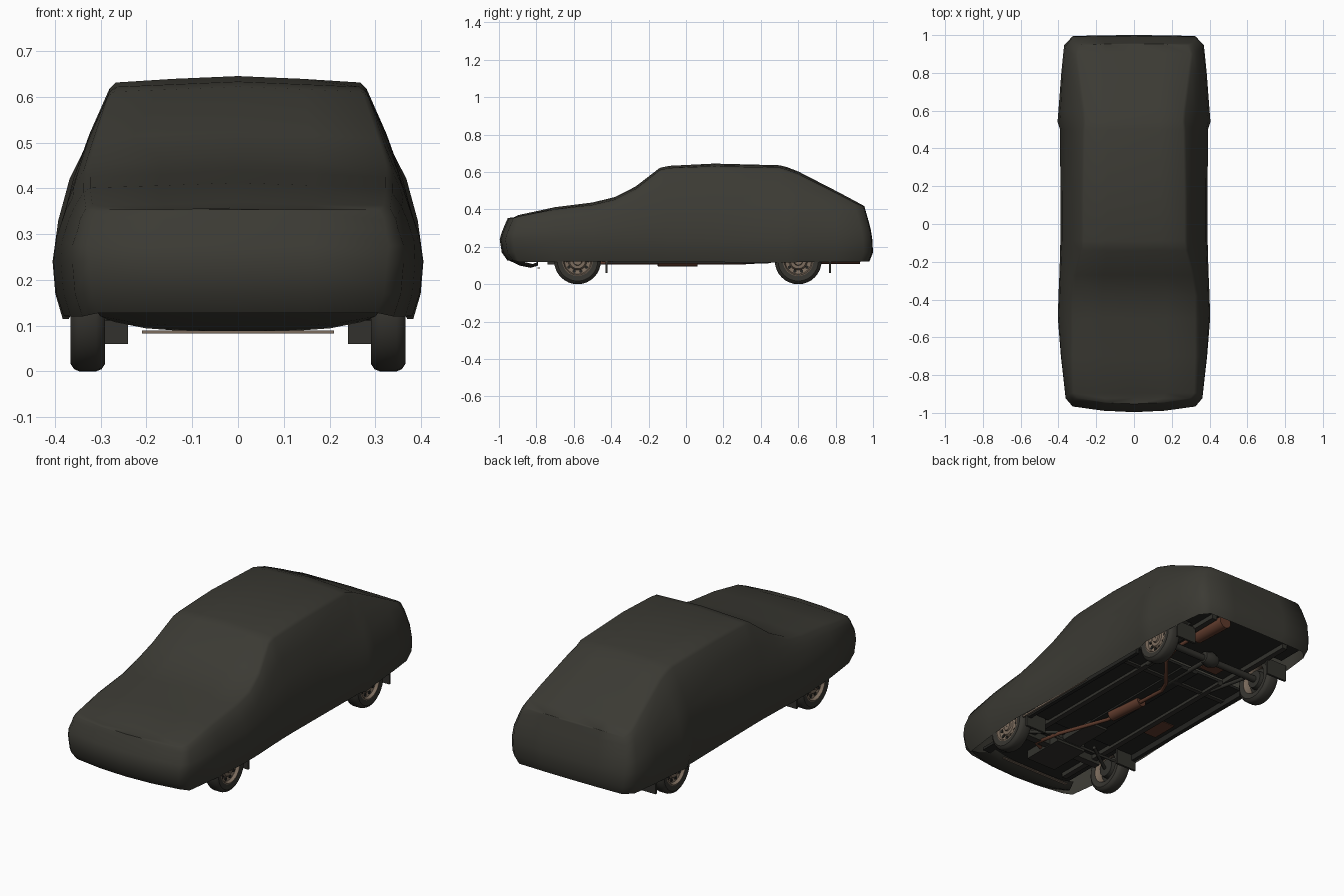
import bpy, bmesh, math
from mathutils import Vector

if "Cube" in bpy.data.objects:
    bpy.data.objects.remove(bpy.data.objects["Cube"])


def mat(name, r, g, b):
    m = bpy.data.materials.new(name)
    m.diffuse_color = (r, g, b, 1)
    m.use_nodes = True
    m.node_tree.nodes["Principled BSDF"].inputs["Base Color"].default_value = m.diffuse_color
    return m


CLOTH = mat("cover_cloth", .044, .0425, .034)
TYRE = mat("tyre_rubber", .038, .036, .030)
RIM = mat("rim_tan", .20, .15, .11)
RUST = mat("rusty_metal", .12, .045, .026)
UNDER = mat("underbody_black", .018, .018, .016)
STEEL = mat("chassis_grey", .032, .031, .026)


def add(name, bm, m, smooth=None):
    bmesh.ops.recalc_face_normals(bm, faces=bm.faces)
    me = bpy.data.meshes.new(name)
    bm.to_mesh(me)
    bm.free()
    ob = bpy.data.objects.new(name, me)
    bpy.context.collection.objects.link(ob)
    me.materials.append(m)
    if smooth:
        bpy.ops.object.select_all(action='DESELECT')
        ob.select_set(True)
        bpy.context.view_layer.objects.active = ob
        bpy.ops.object.shade_smooth_by_angle(angle=math.radians(smooth))
    return ob


def box(name, x0, x1, y0, y1, z0, z1, m):
    bm = bmesh.new()
    bmesh.ops.create_cube(bm, size=1)
    for v in bm.verts:
        v.co = ((x0 + x1) / 2 + v.co.x * (x1 - x0), (y0 + y1) / 2 + v.co.y * (y1 - y0),
                (z0 + z1) / 2 + v.co.z * (z1 - z0))
    return add(name, bm, m)


def pair(name, x0, x1, *rest):
    box(name + "_right", x0, x1, *rest)
    box(name + "_left", -x1, -x0, *rest)


def rod(name, a, b, r, m, n=12):
    a, b = Vector(a), Vector(b)
    bm = bmesh.new()
    bmesh.ops.create_cone(bm, cap_ends=True, segments=n, radius1=r, radius2=r, depth=(b - a).length)
    q = (b - a).to_track_quat('Z', 'Y')
    for v in bm.verts:
        v.co = q @ v.co + (a + b) / 2
    return add(name, bm, m, 40)


def pipe(name, pts, r, m):
    cu = bpy.data.curves.new(name, 'CURVE')
    cu.dimensions = '3D'
    cu.bevel_depth, cu.bevel_resolution = r, 2
    sp = cu.splines.new('POLY')
    sp.points.add(len(pts) - 1)
    for p, c in zip(sp.points, pts):
        p.co = (*c, 1)
    cu.materials.append(m)
    bpy.context.collection.objects.link(bpy.data.objects.new(name, cu))


def lathe(name, prof, cx, cy, cz, side, m, n=32):
    """Revolve (radius, x) points about an axle along x."""
    bm = bmesh.new()
    rings = [[bm.verts.new((cx + side * x, cy + r * math.cos(2 * math.pi * i / n),
                            cz + r * math.sin(2 * math.pi * i / n))) for i in range(n)] for r, x in prof]
    for a, b in zip(rings, rings[1:]):
        for i in range(n):
            bm.faces.new((a[i], a[(i + 1) % n], b[(i + 1) % n], b[i]))
    return add(name, bm, m, 40)


# Cloth cover: lofted cross-sections
# y, hem z, widest half-width, shoulder half-width, shoulder z, top edge half-width, top edge z, crown z
SECTIONS = [
    (-.92, .128, .325, .322, .31, .310, .350, .358),
    (-.895, .12, .362, .350, .31, .332, .356, .370),
    (-.70, .12, .387, .370, .33, .337, .390, .412),
    (-.50, .122, .403, .377, .35, .337, .412, .437),
    (-.38, .12, .400, .372, .37, .337, .440, .466),
    (-.27, .12, .395, .370, .38, .320, .495, .522),
    (-.14, .12, .391, .365, .40, .285, .600, .622),
    (-.09, .12, .390, .360, .42, .281, .610, .633),
    (.15, .118, .390, .360, .42, .281, .617, .645),
    (.50, .115, .391, .360, .42, .274, .611, .636),
    (.54, .115, .405, .368, .42, .270, .598, .626),
    (.60, .118, .400, .366, .42, .274, .578, .603),
    (.80, .12, .385, .360, .38, .300, .480, .500),
    (.90, .12, .370, .345, .36, .312, .428, .447),
    (.945, .122, .328, .320, .34, .298, .412, .421),
]
# How far the nose and tail lean out at each height
NOSE = [(.12, 0), (.17, .035), (.225, .05), (.27, .038), (.31, .022), (.36, 0)]
TAIL = [(.12, .03), (.17, .05), (.24, .046), (.30, .037), (.36, .02), (.43, 0)]


def lean(table, z):
    for (z0, a), (z1, b) in zip(table, table[1:]):
        if z <= z1:
            return a + (b - a) * max(0, z - z0) / (z1 - z0)
    return 0


def shape_y(y, z):
    if y < -.85:
        return y - lean(NOSE, z) * (1 if y < -.91 else .6)
    if y > .85:
        return y + lean(TAIL, z)
    return y


bm = bmesh.new()
rings = []
for y, zb, wm, ws, zs, we, ze, zt in SECTIONS:
    half = [(wm - .022, zb), (wm - .006, .17), (wm, .24), ((wm + ws) / 2 + .006, (.24 + zs) / 2),
            (ws, zs), ((ws + we) / 2 + .004, (zs + ze) / 2), (we, ze),
            (we - .014, ze + .5 * (zt - ze)), (we * .5, zt - .006), (0, zt)]
    full = half + [(-x, z) for x, z in half[-2::-1]]
    rings.append([bm.verts.new((x, shape_y(y, z), z)) for x, z in full])
for a, b in zip(rings, rings[1:]):
    for i in range(len(a) - 1):
        bm.faces.new((a[i], a[i + 1], b[i + 1], b[i]))
# Bowed nose and tail panels, five columns wide
for r, bow in ((rings[0], -.03), (rings[-1], .005)):
    rows = []
    for i in range(8):
        p = r[i].co
        inner = [bm.verts.new((p.x * k, p.y + bow * (1 - k * k), p.z)) for k in (.5, 0, -.5)]
        rows.append([r[i], *inner, r[18 - i]])
    for a, b in zip(rows, rows[1:]):
        for k in range(4):
            bm.faces.new((a[k], a[k + 1], b[k + 1], b[k]))
    c = rows[-1]
    for f in ((r[7], r[8], c[1]), (r[8], r[9], c[2], c[1]), (r[9], r[10], c[3], c[2]), (r[10], r[11], c[3])):
        bm.faces.new(f)
add("car_cover", bm, CLOTH, 60)

# Cloth tucked under the nose
bm = bmesh.new()
rows = []
for y, z, w, bow in ((-.922, .13, .325, .03), (-.87, .10, .30, .02), (-.82, .088, .27, .01), (-.79, .10, .26, 0)):
    rows.append([bm.verts.new((w * k / 4, y - bow * (1 - (k / 4) ** 2), z + .02 * (k / 4) ** 4))
                 for k in range(-4, 5)])
for a, b in zip(rows, rows[1:]):
    for i in range(8):
        bm.faces.new((a[i], a[i + 1], b[i + 1], b[i]))
add("cover_front_tuck", bm, CLOTH, 50)

# Wheels and mud flaps
for end, wy, fy in (("front", -.58, -.425), ("rear", .60, .77)):
    for side, s in (("right", 1), ("left", -1)):
        tag = f"{end}_{side}"
        lathe("tyre_" + tag, [(.08, -.034), (.108, -.038), (.12, -.030), (.125, -.018), (.125, .018),
                              (.12, .030), (.108, .038), (.08, .034)], s * .328, wy, .125, s, TYRE)
        lathe("rim_inside_" + tag, [(.08, -.034), (.07, -.02), (.066, .0)], s * .328, wy, .125, s, RIM)
        lathe("brake_drum_" + tag, [(.067, .0), (.05, -.004), (.046, -.03), (.001, -.032)],
              s * .328, wy, .125, s, STEEL)
        lathe("rim_face_" + tag, [(.082, .034), (.076, .036), (.07, .02), (.05, .014), (.042, .026),
                                  (.025, .026), (.022, .034), (.001, .034)], s * .328, wy, .125, s, RIM)
        for k in range(10):   # vent holes around the rim
            a = 2 * math.pi * k / 10
            c = Vector((s * .345, wy + .058 * math.cos(a), .125 + .058 * math.sin(a)))
            rod(f"rim_vent_{tag}_{k}", c - Vector((.004, 0, 0)), c + Vector((.004, 0, 0)), .009, UNDER, 8)
    pair("mud_flap_" + end, .24, .362, fy - .006, fy + .006, .06, .15, STEEL)

# Floor pan in three widths, leaving room for the wheels
box("floor_middle", -.355, .355, -.42, .44, .142, .156, UNDER)
box("floor_front", -.27, .27, -.88, -.42, .150, .165, UNDER)
box("floor_rear", -.27, .27, .44, .78, .165, .18, UNDER)
box("floor_tail", -.33, .33, .78, .94, .165, .18, UNDER)
box("tunnel", -.05, .05, -.42, .44, .132, .145, UNDER)
pair("floor_rail", .19, .22, -.80, .44, .126, .150, STEEL)
pair("rear_rail", .22, .25, .44, .92, .14, .17, STEEL)
pair("sill", .335, .356, -.42, .44, .110, .15, UNDER)
pair("sill_trim", .357, .366, -.45, .05, .119, .128, RIM)
box("floor_cross_rib", -.335, .335, .29, .315, .132, .145, STEEL)
box("floor_rust_patch", -.31, -.23, -.20, -.05, .138, .1425, RUST)
box("rear_rust_patch", -.16, -.05, .46, .53, .161, .1655, RUST)

# Engine sump, axles and steering
box("sump", -.09, .09, -.74, -.50, .105, .155, STEEL)
box("gearbox", -.055, .055, -.50, -.28, .12, .15, STEEL)
box("front_crossmember", -.24, .24, -.60, -.56, .11, .15, STEEL)
box("front_bar", -.21, .21, -.795, -.78, .083, .089, RIM)
rod("steering_rod", (-.29, -.50, .125), (.29, -.50, .125), .007, STEEL)
rod("rear_axle", (-.30, .60, .125), (.30, .60, .125), .018, STEEL)
rod("drive_shaft", (0, .20, .140), (0, .57, .135), .012, STEEL)
lathe("differential", [(.001, -.05), (.03, -.04), (.042, 0), (.03, .04), (.001, .05)], 0, .60, .13, 1, STEEL, 16)
for s, n in ((1, "right"), (-1, "left")):
    rod("front_arm_" + n, (s * .12, -.46, .125), (s * .29, -.58, .12), .009, STEEL)
    rod("trailing_arm_" + n, (s * .21, .36, .13), (s * .25, .60, .12), .010, STEEL)

# Exhaust
pipe("exhaust_pipe", [(.08, -.64, .125), (.15, -.60, .115), (.12, -.45, .115), (.02, -.18, .115),
                      (0, .22, .115), (.03, .29, .115), (.17, .46, .125), (.18, .55, .155),
                      (.18, .66, .155), (.18, .74, .145)], .010, RUST)
rod("middle_muffler", (.02, -.15, .125), (0, .06, .125), .030, RUST, 16)
rod("rear_muffler", (.18, .72, .145), (.17, .93, .145), .036, RUST, 16)
